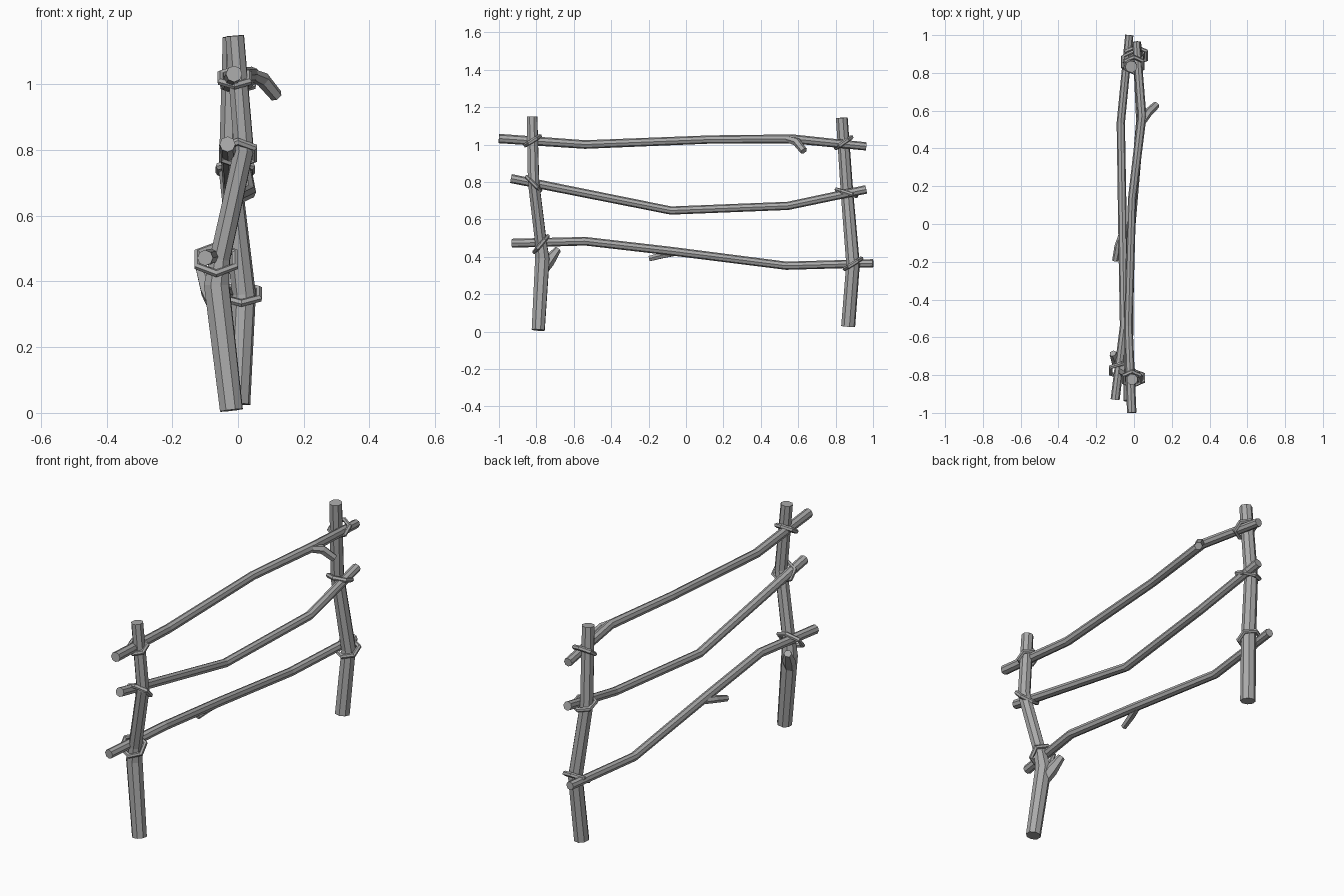
import bpy
import math
from mathutils import Vector, Matrix

old = bpy.data.objects.get("Cube")
if old:
    bpy.data.objects.remove(old, do_unlink=True)

wood = bpy.data.materials.new("grey_wood")
wood.use_nodes = True
GREY = (0.4, 0.4, 0.4, 1)
wood.diffuse_color = GREY
wood.node_tree.nodes["Principled BSDF"].inputs["Base Color"].default_value = GREY


def tube(name, points, radii, res=2, closed=False):
    """Faceted, capped round bar along a path, turned into a mesh."""
    cu = bpy.data.curves.new(name, "CURVE")
    cu.dimensions = "3D"
    cu.bevel_depth = 1
    cu.bevel_resolution = res
    cu.use_fill_caps = True
    sp = cu.splines.new("POLY")
    sp.points.add(len(points) - 1)
    sp.use_cyclic_u = closed
    sp.use_smooth = False
    for p, co, r in zip(sp.points, points, radii):
        p.co = (*co, 1)
        p.radius = r
    tmp = bpy.data.objects.new(name + "_path", cu)
    bpy.context.collection.objects.link(tmp)
    bpy.context.view_layer.update()
    mesh = bpy.data.meshes.new_from_object(
        tmp.evaluated_get(bpy.context.evaluated_depsgraph_get()))
    bpy.data.objects.remove(tmp, do_unlink=True)
    mesh.name = name
    mesh.materials.clear()
    mesh.materials.append(wood)
    mesh.shade_flat()
    ob = bpy.data.objects.new(name, mesh)
    bpy.context.collection.objects.link(ob)
    return ob


def binding(name, centre, tilt, half_x, half_len):
    """Six-sided rope loop lying along x, tilted about the x axis."""
    turn = Matrix.Rotation(math.radians(tilt), 3, "X")
    pts = []
    for i in range(6):
        a = math.radians(60 * i + 30)
        flat = Vector((half_x * math.cos(a) * 1.1, half_len * math.sin(a), 0))
        pts.append(Vector(centre) + turn @ flat)
    tube(name, pts, [0.012] * 6, res=1, closed=True)


# Posts
tube("front_post",
     [(-0.02, -0.79, 0.008), (-0.065, -0.768, 0.39), (-0.055, -0.775, 0.47),
      (0.018, -0.815, 0.8), (-0.01, -0.823, 1.148)],
     [0.037, 0.041, 0.033, 0.032, 0.03])
tube("back_post",
     [(0.0, 0.867, 0.027), (0.018, 0.893, 0.36), (-0.025, 0.861, 0.74),
      (-0.015, 0.833, 1.143)],
     [0.038, 0.037, 0.034, 0.032])

# Rails
tube("top_rail",
     [(-0.012, -1.0, 1.032), (-0.03, -0.54, 1.0), (-0.01, 0.134, 1.027),
      (0.042, 0.57, 1.03), (0.012, 0.963, 0.99)],
     [0.025, 0.023, 0.022, 0.024, 0.022])
tube("middle_rail",
     [(-0.032, -0.936, 0.818), (-0.02, -0.08, 0.647), (0.033, 0.545, 0.672),
      (0.015, 0.963, 0.76)],
     [0.024, 0.022, 0.022, 0.023])
tube("bottom_rail",
     [(-0.1, -0.93, 0.472), (-0.052, -0.54, 0.483), (-0.06, -0.08, 0.43),
      (-0.07, 0.535, 0.352), (-0.025, 1.0, 0.365)],
     [0.024, 0.023, 0.023, 0.022, 0.022])

# Broken-off side branches
tube("top_rail_branch",
     [(0.038, 0.53, 1.032), (0.075, 0.59, 1.015), (0.117, 0.63, 0.965)],
     [0.018, 0.023, 0.02], res=1)
tube("bottom_rail_branch",
     [(-0.06, -0.04, 0.422), (-0.085, -0.12, 0.41), (-0.1, -0.195, 0.39)],
     [0.016, 0.019, 0.016], res=1)
tube("front_post_branch",
     [(-0.062, -0.775, 0.31), (-0.085, -0.735, 0.375), (-0.112, -0.685, 0.44)],
     [0.025, 0.033, 0.019], res=1)

# Rope bindings where rails cross posts
binding("front_top_binding", (-0.01, -0.82, 1.02), 32, 0.045, 0.045)
binding("front_middle_binding", (0.0, -0.815, 0.79), -45, 0.052, 0.05)
binding("front_bottom_binding", (-0.066, -0.775, 0.467), 50, 0.06, 0.055)
binding("back_top_binding", (0.0, 0.843, 1.01), 35, 0.047, 0.05)
binding("back_middle_binding", (-0.008, 0.858, 0.742), -18, 0.052, 0.055)
binding("back_bottom_binding", (0.01, 0.893, 0.362), 32, 0.056, 0.052)
